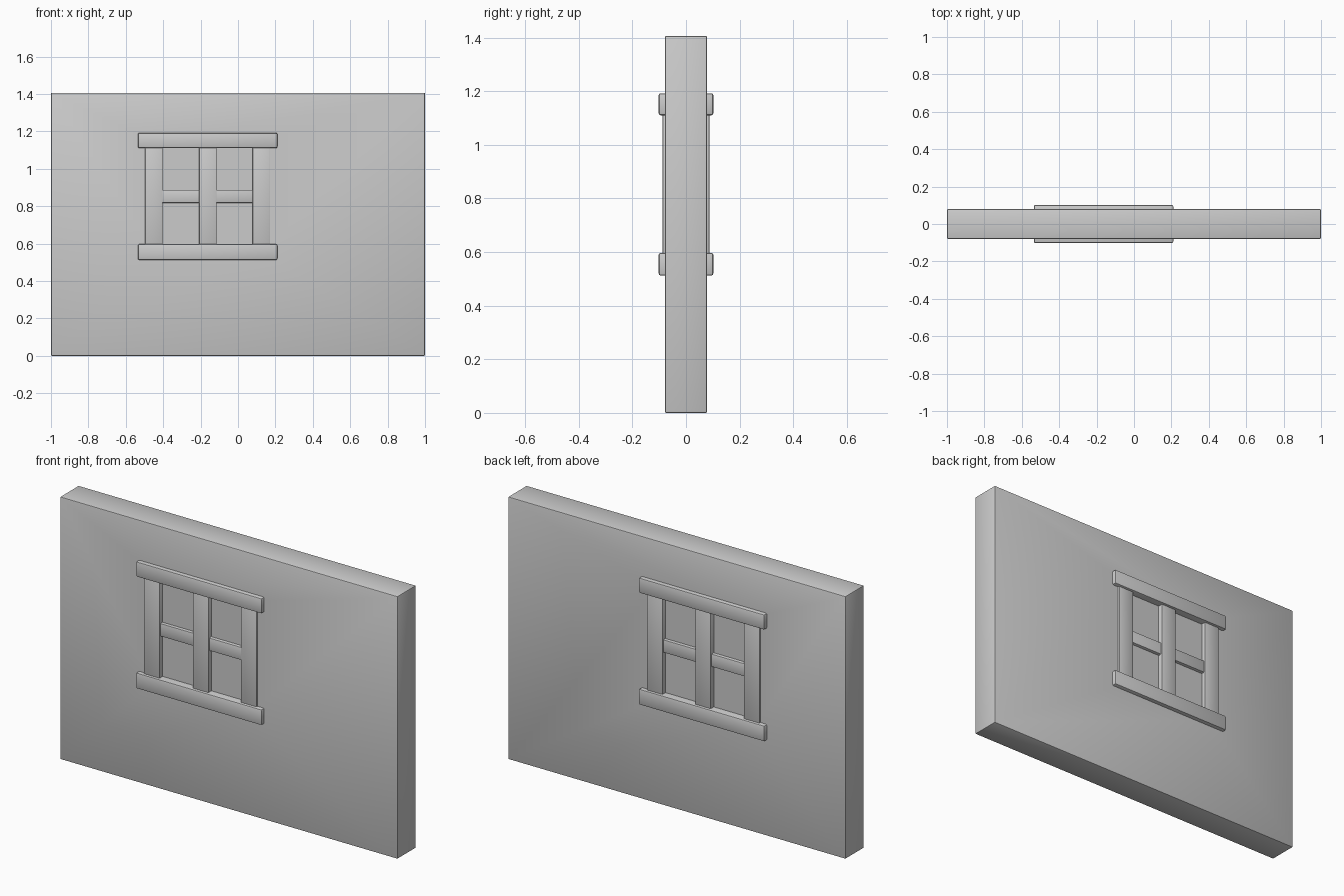
import bpy, bmesh, math
from mathutils import Vector

cube = bpy.data.objects.get("Cube")
if cube:
    bpy.data.objects.remove(cube, do_unlink=True)

grey = bpy.data.materials.new("plain grey")
grey.use_nodes = True
COLOUR = (0.6, 0.6, 0.6, 1)
grey.diffuse_color = COLOUR
grey.node_tree.nodes["Principled BSDF"].inputs["Base Color"].default_value = COLOUR


def box(name, x0, x1, half_depth, z0, z1, bevel=0.0, segments=2):
    """Box symmetric in y, with optional rounded edges."""
    bm = bmesh.new()
    bmesh.ops.create_cube(bm, size=1)
    size = Vector((x1 - x0, 2 * half_depth, z1 - z0))
    centre = Vector(((x0 + x1) / 2, 0, (z0 + z1) / 2))
    for v in bm.verts:
        v.co = v.co * size + centre
    if bevel:
        bmesh.ops.bevel(bm, geom=bm.edges[:], offset=bevel, segments=segments,
                        profile=0.5, affect='EDGES')
    mesh = bpy.data.meshes.new(name)
    bm.to_mesh(mesh)
    bm.free()
    mesh.materials.append(grey)
    obj = bpy.data.objects.new(name, mesh)
    bpy.context.scene.collection.objects.link(obj)
    return obj


def smooth(obj):
    bpy.ops.object.select_all(action='DESELECT')
    obj.select_set(True)
    bpy.context.view_layer.objects.active = obj
    bpy.ops.object.shade_smooth_by_angle(angle=math.radians(40))


# Wall with a window opening
wall = box("wall", -1, 1, 0.079, 0, 1.406, 0.006)
smooth(wall)
cutter = box("window_cutter", -0.45, 0.125, 0.2, 0.55, 1.15)
cutter.hide_render = True
cutter.hide_viewport = True
cutter.display_type = 'WIRE'
cut = wall.modifiers.new("window opening", 'BOOLEAN')
cut.operation = 'DIFFERENCE'
cut.solver = 'EXACT'
cut.object = cutter

# Recessed pane filling the opening
box("window_pane", -0.46, 0.135, 0.062, 0.54, 1.16)

# Horizontal rails above and below
for name, z0, z1 in (("top_rail", 1.11, 1.192), ("bottom_rail", 0.512, 0.597)):
    smooth(box(name, -0.535, 0.21, 0.102, z0, z1, 0.008))

# Upright posts
for name, x in (("right_post", -0.45), ("middle_post", -0.161), ("left_post", 0.125)):
    smooth(box(name, x - 0.047, x + 0.047, 0.088, 0.56, 1.15, 0.005))

# Crossbar between the posts
smooth(box("crossbar", -0.43, 0.1, 0.08, 0.817, 0.887, 0.006))
